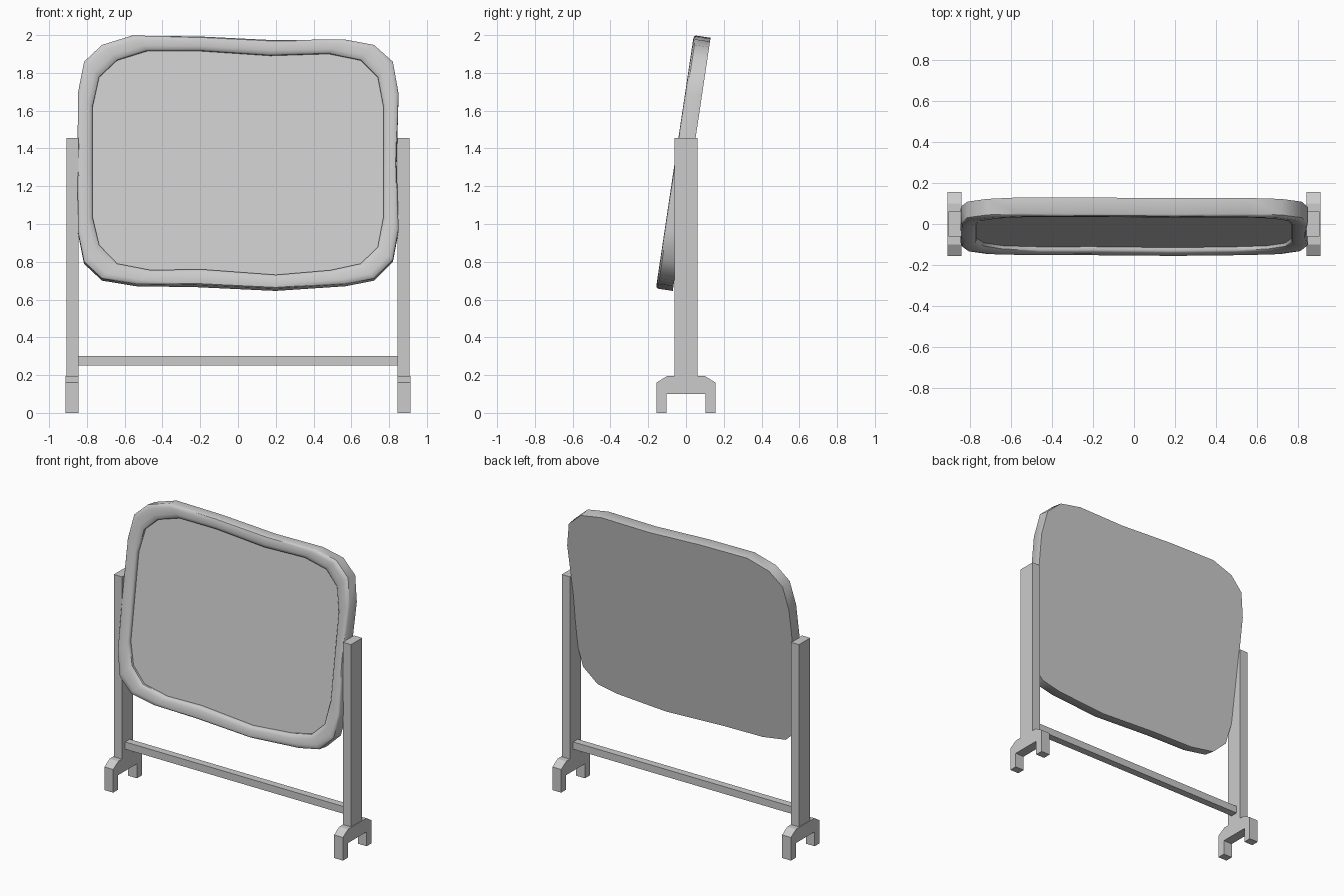
import bpy, bmesh, math

cube = bpy.data.objects.get("Cube")
if cube:
    bpy.data.objects.remove(cube, do_unlink=True)

grey = bpy.data.materials.new("plain_grey")
grey.use_nodes = True
grey.diffuse_color = (0.6, 0.6, 0.6, 1)
grey.node_tree.nodes["Principled BSDF"].inputs["Base Color"].default_value = (0.6, 0.6, 0.6, 1)


def finish(name, bm):
    bmesh.ops.recalc_face_normals(bm, faces=bm.faces)
    mesh = bpy.data.meshes.new(name)
    bm.to_mesh(mesh)
    bm.free()
    mesh.materials.append(grey)
    obj = bpy.data.objects.new(name, mesh)
    bpy.context.collection.objects.link(obj)
    return obj


def prism(name, x0, x1, profile):
    """Extrude a (y, z) profile from x0 to x1."""
    bm = bmesh.new()
    face = bm.faces.new([bm.verts.new((x0, y, z)) for y, z in profile])
    moved = bmesh.ops.extrude_face_region(bm, geom=[face])["geom"]
    bmesh.ops.translate(bm, vec=(x1 - x0, 0, 0),
                        verts=[v for v in moved if isinstance(v, bmesh.types.BMVert)])
    return finish(name, bm)


def bar(name, x0, x1, depth, z0, z1):
    h = depth / 2
    return prism(name, x0, x1, [(-h, z0), (h, z0), (h, z1), (-h, z1)])


# Feet: chamfered arch with two legs
half = [(0.103, 0.1), (0.103, 0), (0.157, 0), (0.157, 0.16), (0.1, 0.195)]
foot_profile = half + [(-y, z) for y, z in reversed(half)]

# Stand
for side, s in (("left", 1), ("right", -1)):
    prism(side + "_foot", s * 0.845, s * 0.912, foot_profile)
    bar(side + "_post", s * 0.845, s * 0.907, 0.122, 0.195, 1.455)
bar("cross_bar", -0.85, 0.85, 0.05, 0.25, 0.3)

# Wavy outlines of the mirror frame, in the plane of the mirror
outer = [(-.56, .68), (-.2, .675), (.2, .655), (.56, .66), (.72, .63), (.82, .54),
         (.85, .37), (.84, 0), (.85, -.36), (.82, -.52), (.72, -.62), (.57, -.65),
         (.2, -.675), (-.22, -.655), (-.54, -.65), (-.72, -.62), (-.815, -.53),
         (-.847, -.37), (-.85, 0), (-.847, .375), (-.815, .54), (-.72, .63)]
inner = [(-.48, .6), (-.2, .6), (.17, .575), (.48, .585), (.65, .55), (.74, .46),
         (.77, .3), (.77, 0), (.77, -.29), (.74, -.45), (.65, -.54), (.49, -.575),
         (.2, -.6), (-.2, -.57), (-.46, -.575), (-.64, -.54), (-.735, -.44),
         (-.77, -.29), (-.77, 0), (-.77, .3), (-.735, .46), (-.64, .55)]


def ring(bm, t, depth):
    """Loop of vertices blended between the outer and inner outlines."""
    return [bm.verts.new((a + (c - a) * t, depth, b + (d - b) * t))
            for (a, b), (c, d) in zip(outer, inner)]


def tilt(obj):
    obj.location = (0, -0.015, 1.32)
    obj.rotation_euler.x = math.radians(-8.5)


# Frame: rounded rim with a flat back
bm = bmesh.new()
section = [(0, 0.045), (0, -0.034), (0.08, -0.042), (0.3, -0.045),
           (0.7, -0.043), (0.92, -0.036), (1, -0.028), (1, -0.012)]
rings = [ring(bm, t, d) for t, d in section]
for r0, r1 in zip(rings, rings[1:]):
    for i in range(len(r0)):
        j = (i + 1) % len(r0)
        bm.faces.new((r0[i], r0[j], r1[j], r1[i]))
bm.faces.new(rings[0])
frame = finish("mirror_frame", bm)
tilt(frame)
bpy.ops.object.select_all(action="DESELECT")
frame.select_set(True)
bpy.context.view_layer.objects.active = frame
bpy.ops.object.shade_smooth_by_angle(angle=math.radians(40))

# Mirror glass, recessed inside the rim
bm = bmesh.new()
glass = bm.faces.new(ring(bm, 1, -0.012))
bmesh.ops.recalc_face_normals(bm, faces=[glass])
bm.normal_update()
if glass.normal.y > 0:
    glass.normal_flip()
mesh = bpy.data.meshes.new("mirror_glass")
bm.to_mesh(mesh)
bm.free()
mesh.materials.append(grey)
pane = bpy.data.objects.new("mirror_glass", mesh)
bpy.context.collection.objects.link(pane)
tilt(pane)
